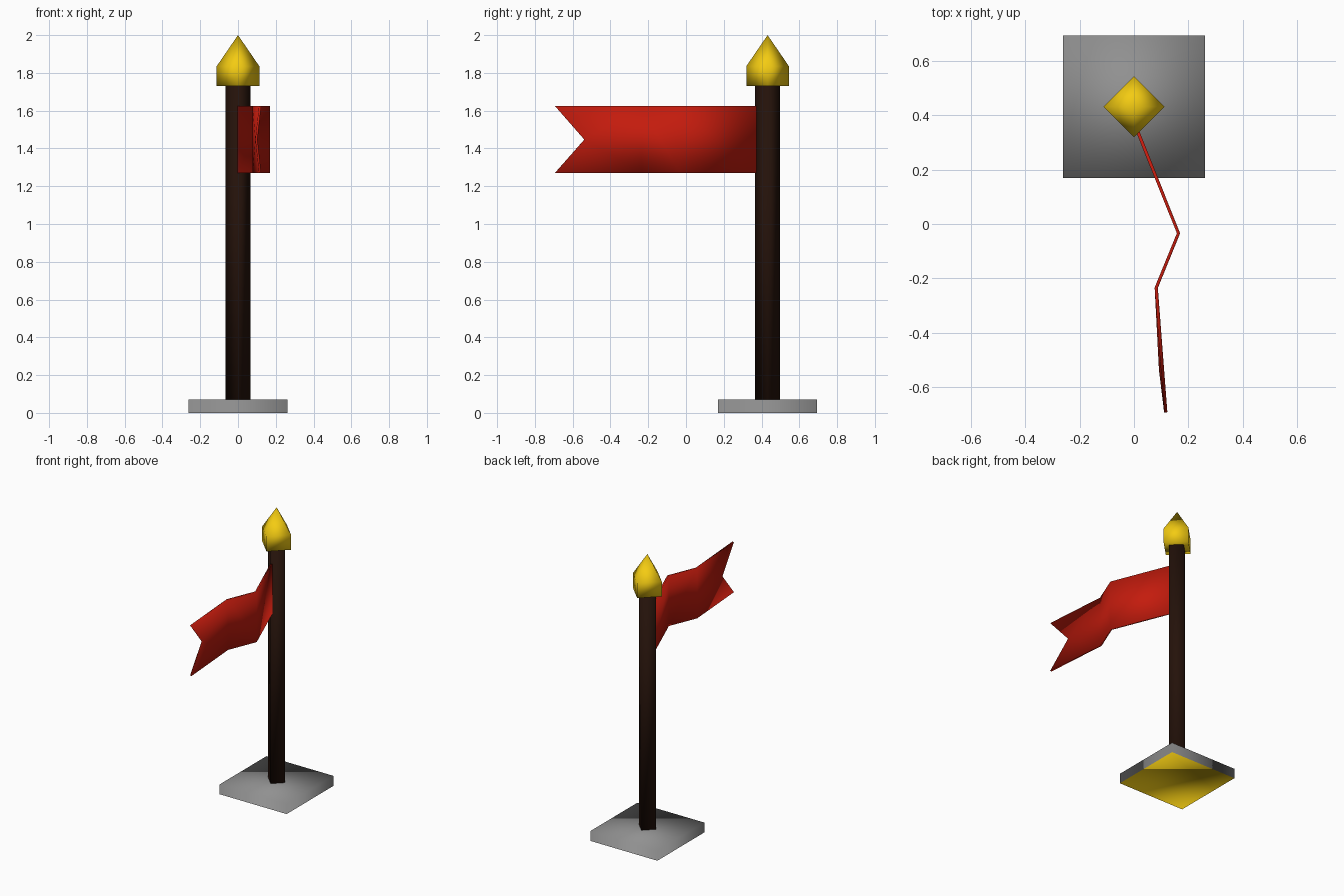
import bpy, bmesh

if "Cube" in bpy.data.objects:
    bpy.data.objects.remove(bpy.data.objects["Cube"])

POLE_Y = 0.432


def material(name, rgb):
    m = bpy.data.materials.new(name)
    m.diffuse_color = (*rgb, 1)
    m.use_nodes = True
    m.node_tree.nodes["Principled BSDF"].inputs["Base Color"].default_value = m.diffuse_color
    return m


def finish(name, bm, *mats, flip_down=False):
    """Turn a bmesh into a smooth-shaded object."""
    bmesh.ops.recalc_face_normals(bm, faces=bm.faces)
    for f in bm.faces:
        f.smooth = True
        if flip_down and f.normal.z < -0.5:
            f.normal_flip()
    me = bpy.data.meshes.new(name)
    bm.to_mesh(me)
    bm.free()
    for m in mats:
        me.materials.append(m)
    ob = bpy.data.objects.new(name, me)
    bpy.context.collection.objects.link(ob)
    return ob


def diamond_stack(name, levels, mat):
    """Four-sided column from (half diagonal, z) levels; zero radius is a tip."""
    bm = bmesh.new()
    prev = None
    for r, z in levels:
        pts = [(0, 0)] if r == 0 else [(r, 0), (0, r), (-r, 0), (0, -r)]
        ring = [bm.verts.new((x, POLE_Y + y, z)) for x, y in pts]
        if prev is None:
            bm.faces.new(ring)
        else:
            for i in range(4):
                j = (i + 1) % 4
                top = [ring[0]] if r == 0 else [ring[j], ring[i]]
                bm.faces.new([prev[i], prev[j], *top])
        prev = ring
    if len(prev) == 4:
        bm.faces.new(prev)
    return finish(name, bm, mat)


grey = material("stone", (0.28, 0.28, 0.28))
gold = material("gold", (0.9, 0.6, 0.006))
wood = material("dark_wood", (0.018, 0.006, 0.003))
red = material("red_cloth", (0.55, 0.011, 0.004))

# Square base plate with a gold underside
bm = bmesh.new()
bmesh.ops.create_cube(bm, size=1)
bmesh.ops.scale(bm, vec=(0.524, 0.524, 0.07), verts=bm.verts)
bmesh.ops.translate(bm, vec=(0, POLE_Y, 0.035), verts=bm.verts)
bm.normal_update()
for f in bm.faces:
    f.material_index = 1 if f.normal.z < -0.5 else 0
finish("base_plate", bm, grey, gold, flip_down=True)

# Pole and pointed finial, both turned corner-forward
diamond_stack("pole", [(0.066, 0.07), (0.066, 1.73)], wood)
diamond_stack("finial", [(0.113, 1.73), (0.113, 1.835), (0, 2.0)], gold)

# Folded banner with a swallowtail end
LOW, MID, HIGH = 1.27, 1.447, 1.625
bm = bmesh.new()
path = [(0.002, 0.37), (0.164, -0.034), (0.082, -0.235)]
cols = [[bm.verts.new((x, y, z)) for z in (LOW, HIGH)] for x, y in path]
for a, b in zip(cols, cols[1:]):
    bm.faces.new((a[0], b[0], b[1], a[1]))
notch = bm.verts.new((0.098, -0.538, MID))
tips = [bm.verts.new((0.117, -0.694, z)) for z in (LOW, HIGH)]
low, high = cols[-1]
bm.faces.new((low, tips[0], notch))
bm.faces.new((low, notch, high))
bm.faces.new((high, notch, tips[1]))
banner = finish("banner", bm, red)
thick = banner.modifiers.new("thickness", 'SOLIDIFY')
thick.thickness = 0.012
thick.offset = 0
